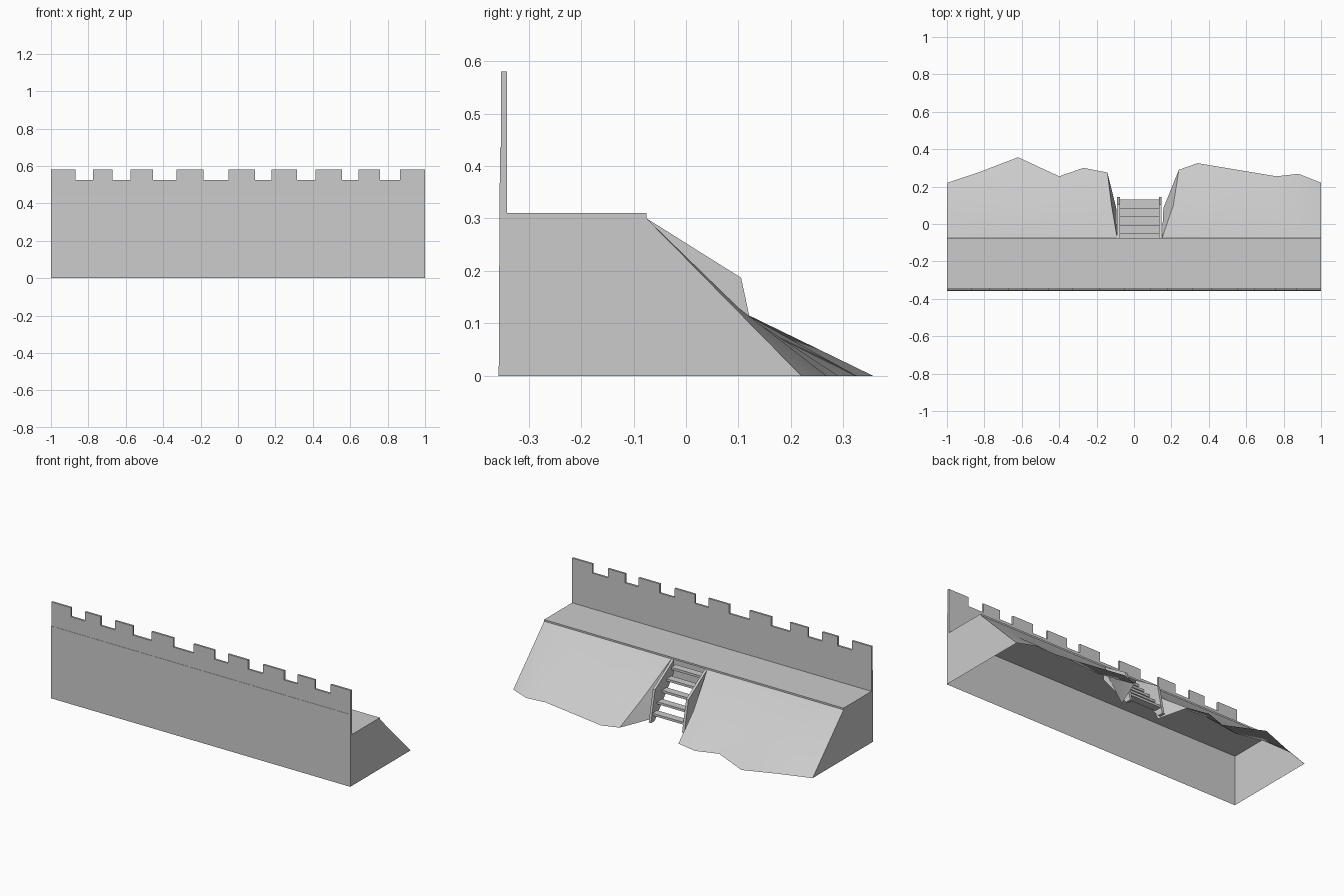
import bpy, bmesh
from mathutils import Vector

if "Cube" in bpy.data.objects:
    bpy.data.objects.remove(bpy.data.objects["Cube"])


def make(name, bm, smooth=None):
    bmesh.ops.recalc_face_normals(bm, faces=bm.faces)
    me = bpy.data.meshes.new(name)
    bm.to_mesh(me)
    bm.free()
    ob = bpy.data.objects.new(name, me)
    bpy.context.collection.objects.link(ob)
    if smooth:
        bpy.ops.object.select_all(action='DESELECT')
        ob.select_set(True)
        bpy.context.view_layer.objects.active = ob
        bpy.ops.object.shade_smooth_by_angle(angle=smooth)
    return ob


def prism(name, pts, offset):
    """Extrude a flat outline by an offset vector into a closed solid."""
    bm = bmesh.new()
    f = bm.faces.new([bm.verts.new(p) for p in pts])
    r = bmesh.ops.extrude_face_region(bm, geom=[f], use_keep_orig=True)
    vs = [v for v in r['geom'] if isinstance(v, bmesh.types.BMVert)]
    bmesh.ops.translate(bm, verts=vs, vec=Vector(offset))
    return make(name, bm)


def box(name, x0, x1, y0, y1, z0, z1):
    return prism(name, [(x0, y0, z0), (x1, y0, z0), (x1, y1, z0), (x0, y1, z0)], (0, 0, z1 - z0))


FRONT, EDGE, DECK = -0.357, -0.075, 0.30

# Crenellated front wall: lower sheet, middle course, battlements
merlons = [(-1, -.87), (-.775, -.67), (-.575, -.455), (-.33, -.185), (-.05, .09),
           (.18, .315), (.415, .555), (.645, .76), (.865, 1)]
outline = [(-1, .435)]
for a, b in merlons:
    outline += [(a, .525)] if a > -1 else []
    outline += [(a, .58), (b, .58)]
    outline += [(b, .525)] if b < 1 else []
outline.append((1, .435))
prism("battlements", [(x, -.353, z) for x, z in outline], (0, .012, 0))
prism("parapet", [(-1, -.3555, .30), (-1, -.341, .30), (-1, -.341, .435), (-1, -.3545, .435)], (2, 0, 0))
bm = bmesh.new()
bm.faces.new([bm.verts.new(p) for p in
              [(-1, FRONT, 0), (1, FRONT, 0), (1, -.3555, DECK), (-1, -.3555, DECK)]])
make("front_wall", bm)

# Walkway slab
box("walkway", -1, 1, -.341, EDGE, DECK, .31)

# Earth banks: columns of (top x, mid x, bottom x, mid z, bottom y)
left = [(-1, -1, -1, .122, .22), (-.82, -.82, -.82, .125, .28), (-.62, -.62, -.62, .097, .357),
        (-.4, -.4, -.4, .125, .255), (-.27, -.27, -.27, .115, .30), (-.09, -.12, -.142, .125, .275)]
right = [(.15, .21, .24, .125, .29), (.34, .34, .34, .11, .325), (.55, .55, .55, .125, .29),
         (.76, .76, .76, .12, .255), (.88, .88, .88, .13, .268), (1, 1, 1, .122, .22)]


def bank(name, cols, gap, inner_x):
    bm = bmesh.new()
    grid = [[bm.verts.new(p) for p in ((t, EDGE, DECK), (m, .10, mz), (b, by, 0))]
            for t, m, b, mz, by in cols]
    for a, b in zip(grid, grid[1:]):
        for i in range(2):
            bm.faces.new((a[i], a[i + 1], b[i + 1], b[i]))
    # cut side beside the stairs
    g = grid[gap]
    foot = bm.verts.new((inner_x, .085, 0))
    bm.faces.new((g[0], g[1], foot))
    bm.faces.new((g[1], g[2], foot))
    # outer end face
    e = grid[-1 - gap]
    x = e[0].co.x
    bm.faces.new([bm.verts.new((x, FRONT, 0)), bm.verts.new((x, -.3555, DECK)), *e])
    make(name, bm, 0.7)


bank("left_bank", left, -1, -.095)
bank("right_bank", right, 0, .157)

# Stairs: two side boards and open treads
side = [(EDGE, .30), (.105, .187), (.145, 0), (.11, 0), (EDGE, .22)]
for n, x in (("left", -.09), ("right", .133)):
    prism(n + "_stringer", [(x, y, z) for y, z in side], (.015, 0, 0))
for i in range(5):
    y, z = .13 - i * .045, .055 + i * .052
    box(f"tread_{i + 1}", -.075, .133, y - .045, y, z - .014, z)
